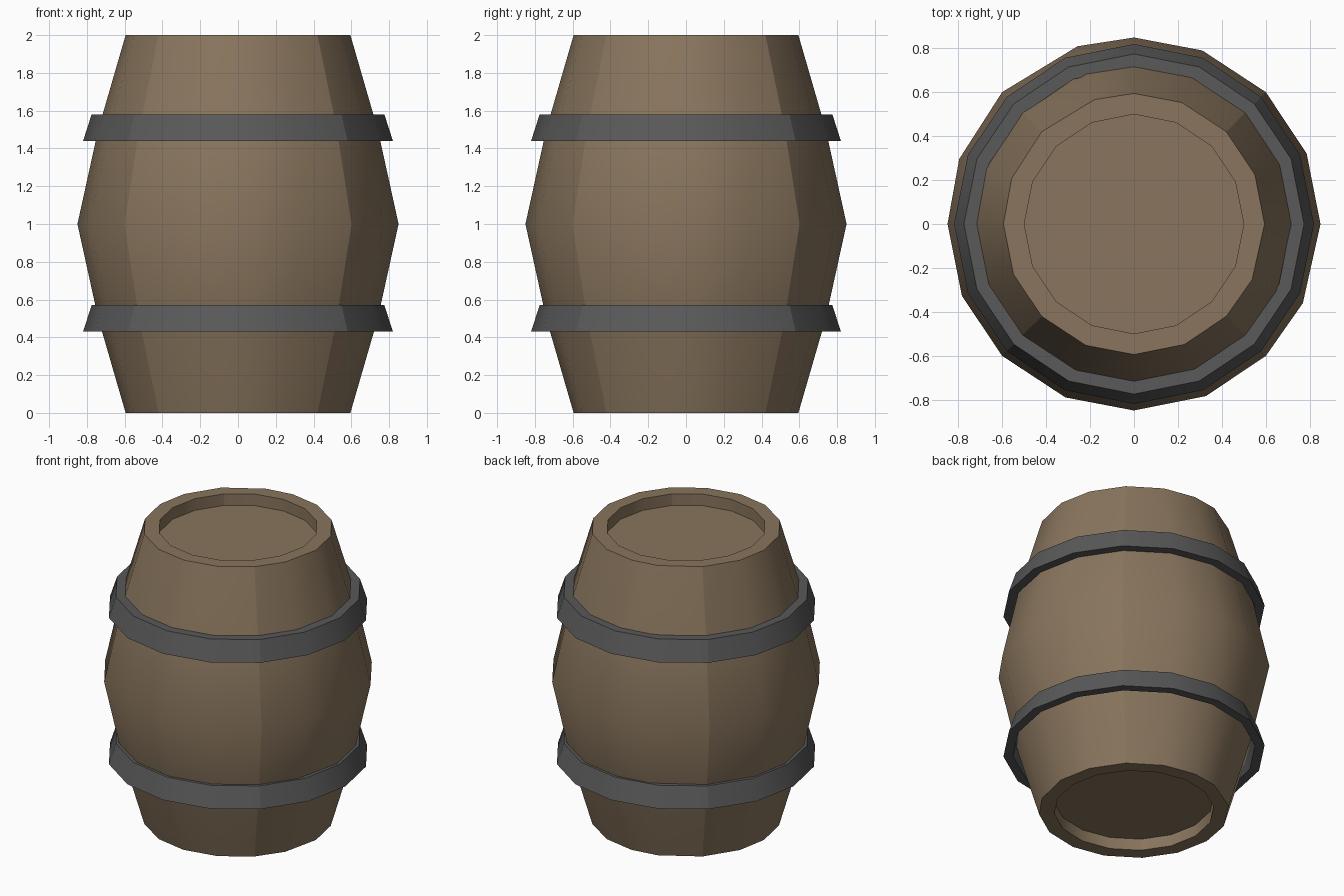
import bpy, bmesh, math

if "Cube" in bpy.data.objects:
    bpy.data.objects.remove(bpy.data.objects["Cube"])

N = 16
REGULAR = [i * 22.5 for i in range(N)]
# hand-cut, slightly uneven stave angles
STAVES = [0, 22.2, 45, 68.5, 90, 107.6, 135, 159.6,
          180, 202.7, 225, 248.4, 270, 292.7, 315, 334.9]


def material(name, rgb):
    m = bpy.data.materials.new(name)
    m.diffuse_color = (*rgb, 1)
    m.use_nodes = True
    m.node_tree.nodes["Principled BSDF"].inputs["Base Color"].default_value = m.diffuse_color
    return m


def lathe(name, profile, mat, closed=False):
    """Spin (radius, z, angles, sharp) rows; cap the ends or close the loop."""
    bm = bmesh.new()
    rings = [[bm.verts.new((r * math.cos(math.radians(a)), r * math.sin(math.radians(a)), z))
              for a in angles] for r, z, angles, _ in profile]
    pairs = list(zip(rings, rings[1:]))
    if closed:
        pairs.append((rings[-1], rings[0]))
    for lo, hi in pairs:
        for i in range(N):
            j = (i + 1) % N
            bm.faces.new((lo[i], lo[j], hi[j], hi[i]))
    if not closed:
        bm.faces.new(rings[0])
        bm.faces.new(rings[-1])
    for f in bm.faces:
        f.smooth = True
    # creases around the rims and down the four diagonals
    for ring, row in zip(rings, profile):
        if row[3]:
            for i in range(N):
                bm.edges.get((ring[i], ring[(i + 1) % N])).smooth = False
    for lo, hi in pairs:
        for i in range(2, N, 4):
            bm.edges.get((lo[i], hi[i])).smooth = False
    bmesh.ops.recalc_face_normals(bm, faces=bm.faces)
    me = bpy.data.meshes.new(name)
    bm.to_mesh(me)
    bm.free()
    me.materials.append(mat)
    ob = bpy.data.objects.new(name, me)
    bpy.context.collection.objects.link(ob)
    return ob


wood = material("wood", (0.25, 0.178, 0.11))
iron = material("iron", (0.1, 0.1, 0.102))

# barrel body with recessed lids at both ends
lathe("barrel_body", [
    (0.50, 0.08, REGULAR, True), (0.50, 0.0, REGULAR, True),
    (0.595, 0.0, STAVES, True), (0.74, 0.5, STAVES, False),
    (0.85, 1.0, STAVES, False), (0.74, 1.5, STAVES, False),
    (0.595, 2.0, STAVES, True), (0.50, 2.0, REGULAR, True),
    (0.50, 1.92, REGULAR, True)], wood)

# two identical hoops, both flaring downwards
for name, z in (("lower_hoop", 0.43), ("upper_hoop", 1.44)):
    lathe(name, [(0.82, z, REGULAR, True), (0.775, z + 0.14, REGULAR, True),
                 (0.715, z + 0.14, REGULAR, True), (0.76, z, REGULAR, True)], iron, closed=True)
